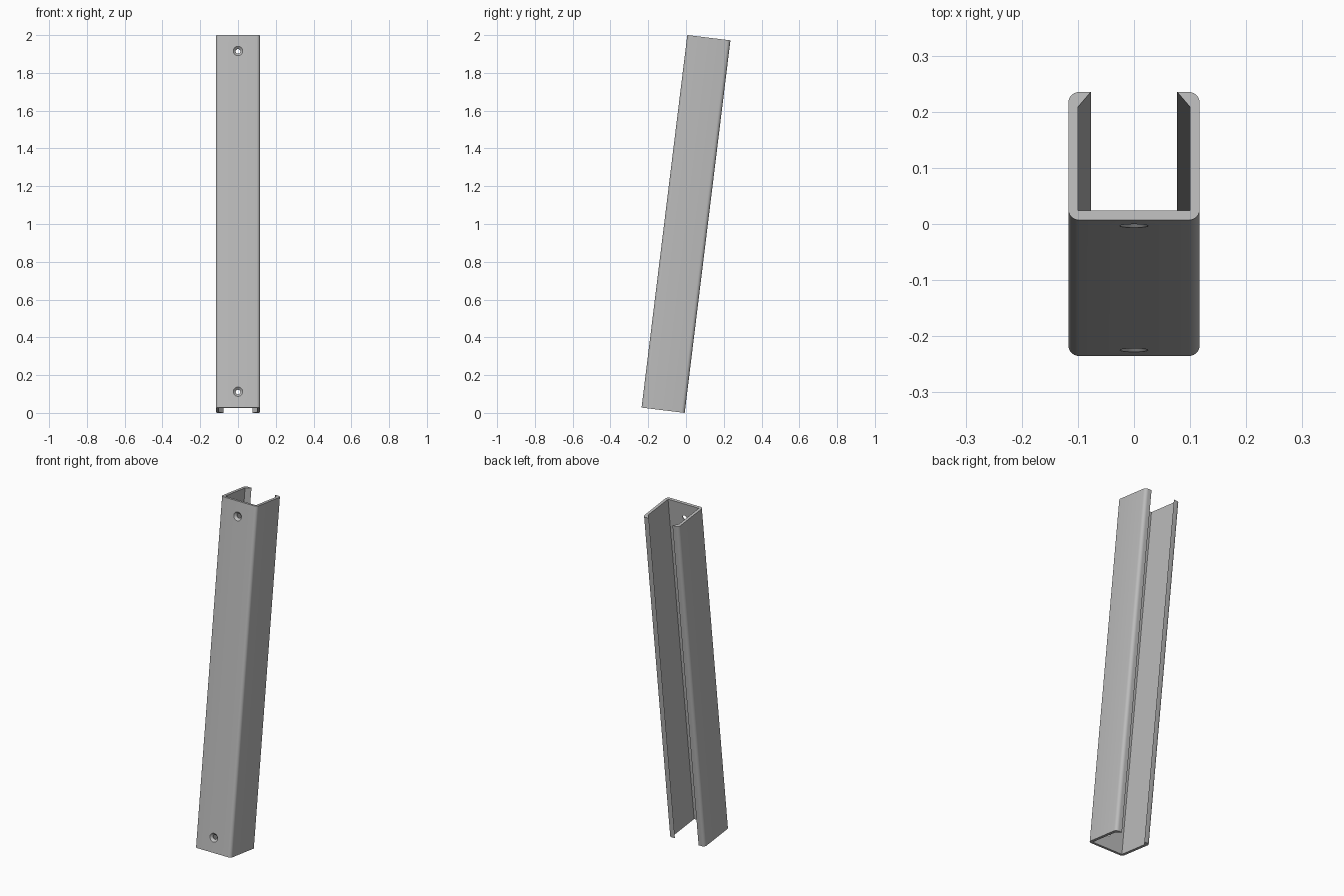
import bpy, bmesh, math
from mathutils import Matrix, Vector

cube = bpy.data.objects.get("Cube")
if cube:
    bpy.data.objects.remove(cube, do_unlink=True)

HALF_W, DEPTH, LENGTH = 0.117, 0.23, 1.987
WALL, RADIUS, LIP = 0.017, 0.019, 0.077
HOLE_INSET = 0.085
TILT = Matrix.Rotation(math.radians(-7), 4, "X")

steel = bpy.data.materials.new("plain grey steel")
steel.use_nodes = True
grey = (0.5, 0.5, 0.5, 1)
steel.diffuse_color = grey
steel.node_tree.nodes["Principled BSDF"].inputs["Base Color"].default_value = grey


def corner(cx, cy, start):
    """Quarter-round outer corner of the section."""
    angles = [math.radians(start + 90 * i / 6) for i in range(7)]
    return [(cx + RADIUS * math.cos(a), cy + RADIUS * math.sin(a)) for a in angles]


def make_object(name, bm):
    bmesh.ops.recalc_face_normals(bm, faces=bm.faces)
    mesh = bpy.data.meshes.new(name)
    bm.to_mesh(mesh)
    bm.free()
    mesh.materials.append(steel)
    obj = bpy.data.objects.new(name, mesh)
    bpy.context.collection.objects.link(obj)
    return obj


# Channel: right half of the section, mirrored, then extruded along its length
front, back = -DEPTH / 2, DEPTH / 2
outer = corner(HALF_W - RADIUS, front + RADIUS, -90) + corner(HALF_W - RADIUS, back - RADIUS, 0)
inner = [(LIP, back), (HALF_W - WALL, back - 0.027), (HALF_W - WALL, front + WALL)]
half = outer + inner
section = half + [(-x, y) for x, y in reversed(half)]

bm = bmesh.new()
end = bm.faces.new([bm.verts.new((x, y, -LENGTH / 2)) for x, y in section])
grown = bmesh.ops.extrude_face_region(bm, geom=[end])["geom"]
bmesh.ops.translate(bm, vec=(0, 0, LENGTH),
                    verts=[v for v in grown if isinstance(v, bmesh.types.BMVert)])
channel = make_object("channel", bm)

# Countersunk screw holes: a cone through the face and a straight bore
turn = Matrix.Rotation(math.radians(90), 4, "X")
for side, label in ((-1, "lower"), (1, "upper")):
    z = side * (LENGTH / 2 - HOLE_INSET)
    for part, r_in, r_out, length, y in (
            ("bore", 0.0125, 0.0125, 0.1, front),
            ("countersink", 0.0115, 0.0265, 0.015, front + 0.006)):
        bm = bmesh.new()
        bmesh.ops.create_cone(bm, cap_ends=True, segments=32, radius1=r_in, radius2=r_out,
                              depth=length, matrix=Matrix.Translation(Vector((0, y, z))) @ turn)
        cutter = make_object(f"{label}_{part}_cutter", bm)
        cutter.hide_render = True
        cut = channel.modifiers.new(f"{label} {part}", "BOOLEAN")
        cut.operation, cut.solver, cut.object = "DIFFERENCE", "EXACT", cutter
        bpy.context.view_layer.objects.active = channel
        bpy.ops.object.modifier_apply(modifier=cut.name)
        bpy.data.objects.remove(cutter, do_unlink=True)

# Lean the channel back and stand it on the floor
channel.data.transform(TILT)
lowest = min(v.co.z for v in channel.data.vertices)
channel.data.transform(Matrix.Translation((0, 0, -lowest)))

bpy.ops.object.select_all(action="DESELECT")
channel.select_set(True)
bpy.context.view_layer.objects.active = channel
bpy.ops.object.shade_smooth_by_angle(angle=math.radians(30))
